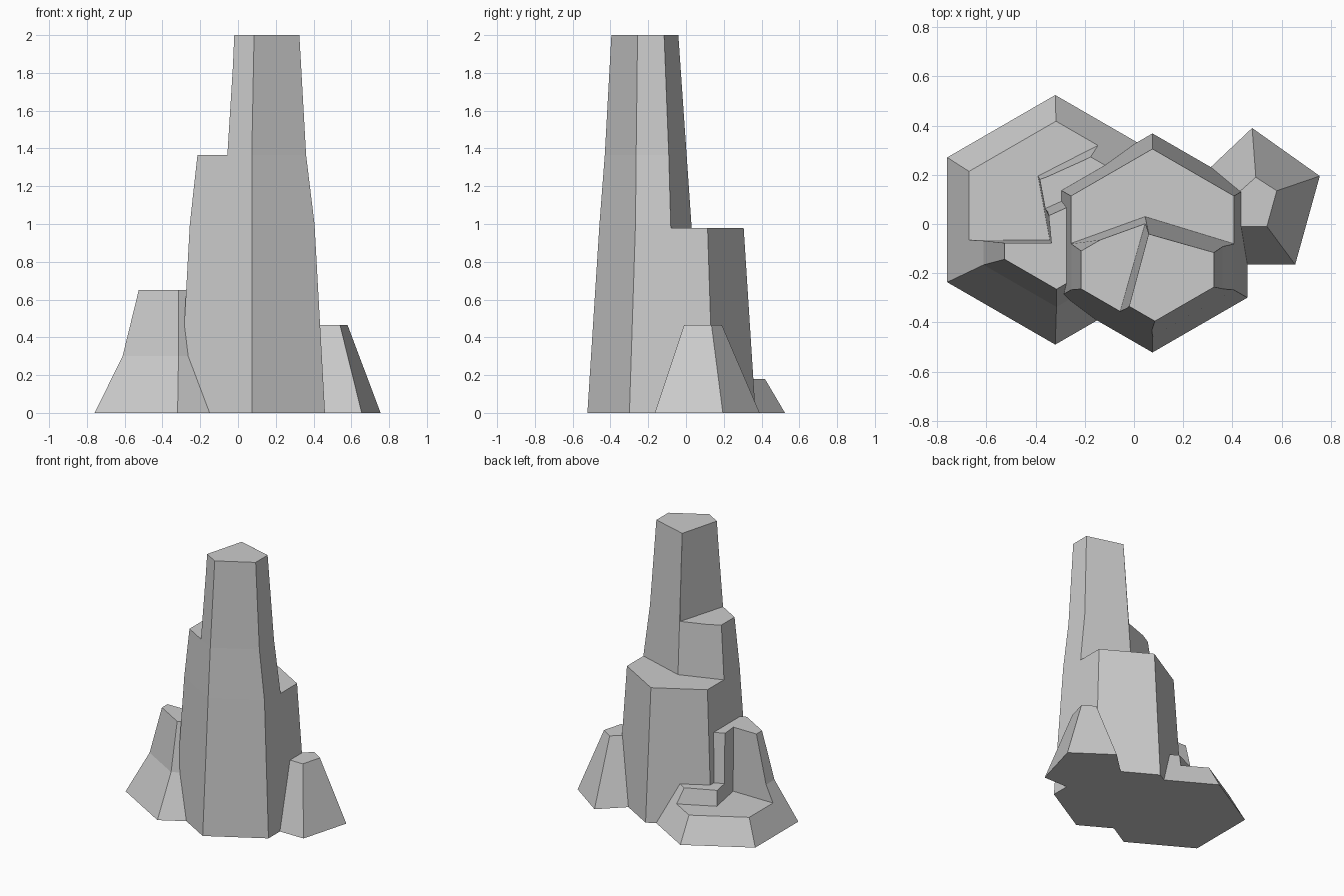
import bpy, bmesh
from math import sin, cos, radians

if "Cube" in bpy.data.objects:
    bpy.data.objects.remove(bpy.data.objects["Cube"])


def loft(name, rings):
    """Closed solid through rings given as (z, [(x, y), ...])."""
    bm = bmesh.new()
    loops = [[bm.verts.new((x, y, z)) for x, y in pts] for z, pts in rings]
    n = len(loops[0])
    bm.faces.new(loops[0])
    bm.faces.new(loops[-1])
    for a, b in zip(loops, loops[1:]):
        for i in range(n):
            j = (i + 1) % n
            bm.faces.new((a[i], a[j], b[j], b[i]))
    bmesh.ops.recalc_face_normals(bm, faces=bm.faces)
    me = bpy.data.meshes.new(name)
    bm.to_mesh(me)
    bm.free()
    ob = bpy.data.objects.new(name, me)
    bpy.context.collection.objects.link(ob)
    return ob


def hexagon(cx, cy, r):
    return [(cx + r * cos(radians(30 + 60 * i)), cy + r * sin(radians(30 + 60 * i)))
            for i in range(6)]


def combine(target, other, operation):
    """Apply a boolean and discard the helper."""
    mod = target.modifiers.new(operation, 'BOOLEAN')
    mod.operation, mod.solver, mod.object = operation, 'EXACT', other
    bpy.context.view_layer.objects.active = target
    bpy.ops.object.modifier_apply(modifier=mod.name)
    bpy.data.objects.remove(other, do_unlink=True)


# Tall hexagonal pillar
pillar = loft("rock_pillar", [
    (0, hexagon(0.075, -0.077, 0.445)),
    (1.0, hexagon(0.075, -0.077, 0.381)),
    (1.365, hexagon(0.073, -0.098, 0.332)),
    (2.0, hexagon(0.085, -0.118, 0.277))])
# Rear step
combine(pillar, loft("rear_step_cutter", [
    (0.98, [(0.7, -0.17), (0.045, 0.03), (-0.6, -0.203), (-0.6, 0.7), (0.7, 0.7)]),
    (2.05, [(0.7, -0.224), (0.061, -0.044), (-0.6, -0.33), (-0.6, 0.7), (0.7, 0.7)])]),
    'DIFFERENCE')
# Left step
combine(pillar, loft("left_step_cutter", [
    (1.365, [(0.13, 0.3), (-0.14, -0.65), (-0.7, -0.65), (-0.7, 0.3)]),
    (2.05, [(0.15, 0.29), (-0.103, -0.65), (-0.7, -0.65), (-0.7, 0.3)])]),
    'DIFFERENCE')

# Low flared rock on the left
left = loft("left_rock", [
    (0, hexagon(-0.32, 0.017, 0.507)),
    (0.3, hexagon(-0.315, 0.005, 0.342)),
    (0.65, hexagon(-0.315, -0.022, 0.243))])
# Low ledge at the back left
combine(left, loft("low_ledge_cutter", [
    (0.18, [(-1, -0.064), (-0.342, -0.066), (-0.39, 0.195), (0.07, 0.43), (0.1, 0.8), (-1, 0.8)]),
    (0.7, [(-1, -0.077), (-0.335, -0.079), (-0.355, 0.13), (0.07, 0.28), (0.1, 0.8), (-1, 0.8)])]),
    'DIFFERENCE')
# Middle ledge against the pillar
combine(left, loft("middle_ledge_cutter", [
    (0.29, [(-0.5, 0.0), (0.1, 0.27), (0.1, 0.7), (-0.5, 0.7)]),
    (0.7, [(-0.5, -0.04), (0.1, 0.23), (0.1, 0.7), (-0.5, 0.7)])]),
    'DIFFERENCE')

# Small five-sided rock on the right
right = loft("right_rock", [
    (0, [(0.48, 0.39), (0.2, 0.125), (0.3, -0.165), (0.655, -0.165), (0.755, 0.195)]),
    (0.465, [(0.495, 0.19), (0.405, 0.11), (0.43, -0.01), (0.54, -0.01), (0.58, 0.135)])])

# Fuse into one formation
combine(pillar, left, 'UNION')
combine(pillar, right, 'UNION')
pillar.name = "rock_formation"
